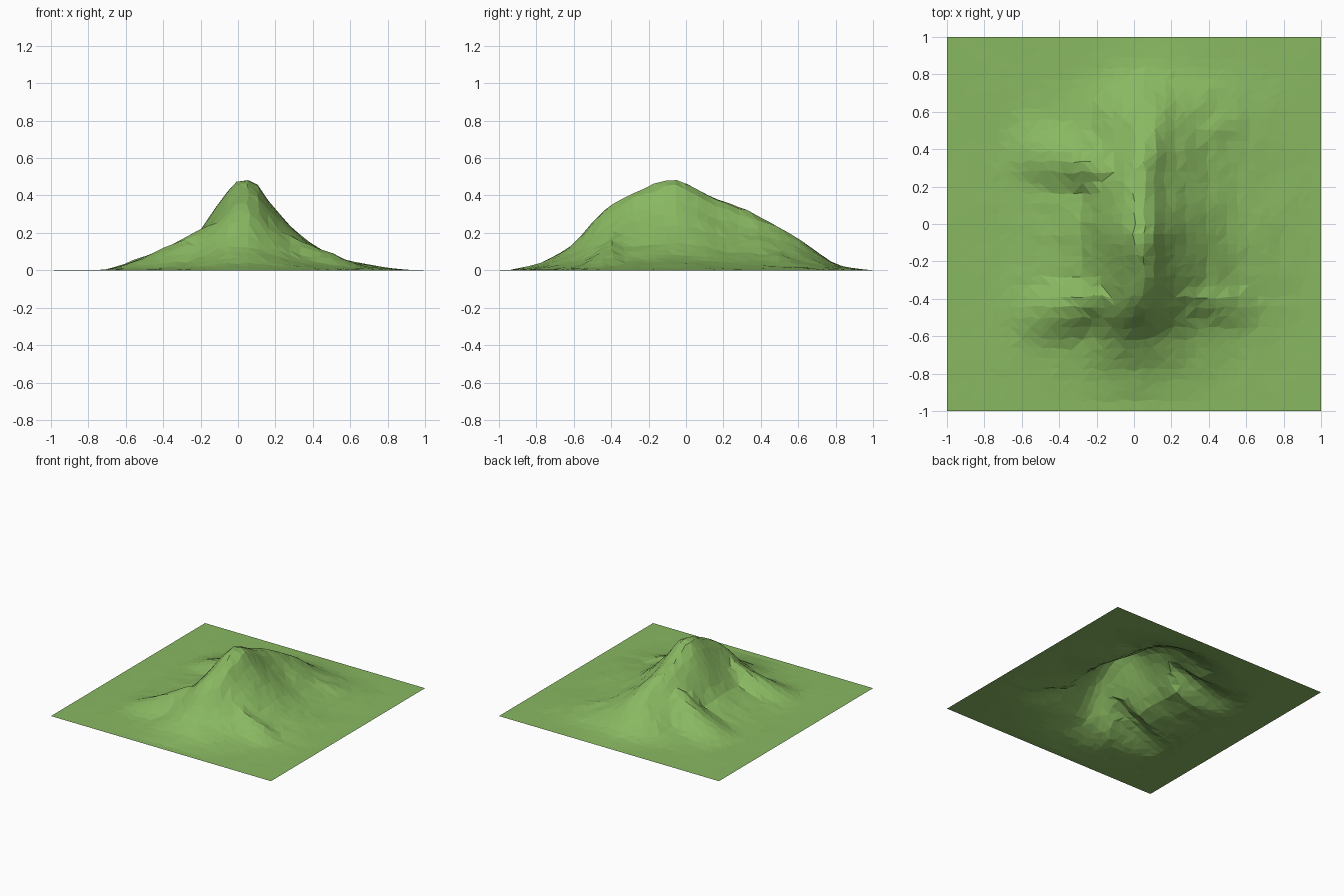
import bpy, bmesh, math, random
from mathutils import Vector, noise

random.seed(4)
if "Cube" in bpy.data.objects:
    bpy.data.objects.remove(bpy.data.objects["Cube"], do_unlink=True)

N = 36  # cells along each side

# Crest height along y, crest x offset along y, and relative flank height
CREST = [(-.95, 0), (-.8, .03), (-.7, .08), (-.6, .14), (-.53, .22), (-.47, .3), (-.4, .35),
         (-.3, .41), (-.15, .475), (-.07, .495), (0, .475), (.2, .375), (.35, .31),
         (.5, .23), (.6, .175), (.7, .1), (.8, .03), (.9, .01), (1, 0)]
BEND = [(-.5, 0), (-.3, .04), (-.07, .04), (.2, .02), (.4, .05), (.7, .1)]
FLANK = [(-.75, 0), (-.6, .05), (-.45, .12), (-.3, .25), (-.22, .5), (-.1, .84), (-.05, .96), (0, 1),
         (.06, .95), (.15, .69), (.25, .48), (.35, .3), (.45, .18), (.55, .1), (.75, .03), (.9, 0)]


def lookup(table, v):
    if v <= table[0][0]:
        return table[0][1]
    for (a, p), (b, q) in zip(table, table[1:]):
        if v <= b:
            return p + (q - p) * (v - a) / (b - a)
    return table[-1][1]


def spur(x, y, start, end, top, width):
    """Side ridge that falls from start to end."""
    a, d = Vector(start), Vector(end) - Vector(start)
    t = max(0, min(1, (Vector((x, y)) - a).dot(d) / d.length_squared))
    dist = (Vector((x, y)) - a - d * t).length
    return top * (1 - t) ** 1.2 * math.exp(-(dist / width) ** 2)


def height(x, y):
    z = lookup(CREST, y) * lookup(FLANK, x - lookup(BEND, y))
    z = max(z,
            spur(x, y, (-.12, .28), (-.72, .42), .25, .17),
            spur(x, y, (-.1, -.38), (-.7, -.52), .27, .16),
            spur(x, y, (.1, .38), (.72, .62), .2, .15),
            spur(x, y, (.15, -.35), (.75, -.45), .25, .15))
    # Gullies on the slopes, fading out towards the flat border
    rough = noise.noise(Vector((x * 5, y * 5, 2))) * .5 + noise.noise(Vector((x * 12, y * 12, 7))) * .3
    edge = max(0, min(1, (1 - max(abs(x), abs(y))) * 5))
    return max(0, z + rough * edge * (.006 + .16 * z * (1 - z / .5)))


# Terrain sheet with an irregular triangle pattern
bm = bmesh.new()
bmesh.ops.create_grid(bm, x_segments=N, y_segments=N, size=1)
for v in bm.verts:
    if max(abs(v.co.x), abs(v.co.y)) < .99:
        v.co.x += random.uniform(-.35, .35) / N
        v.co.y += random.uniform(-.35, .35) / N
        v.co.z = height(v.co.x, v.co.y)
for f in list(bm.faces):
    corners = list(f.verts)
    k = random.randint(0, 1)
    bmesh.utils.face_split(f, corners[k], corners[k + 2])
bm.normal_update()

mesh = bpy.data.meshes.new("hill_terrain")
bm.to_mesh(mesh)
bm.free()
hill = bpy.data.objects.new("hill_terrain", mesh)
bpy.context.collection.objects.link(hill)

# Grass colour
grass = bpy.data.materials.new("grass_green")
grass.use_nodes = True
color = (.25, .48, .12, 1)
grass.diffuse_color = color
grass.node_tree.nodes["Principled BSDF"].inputs["Base Color"].default_value = color
mesh.materials.append(grass)
